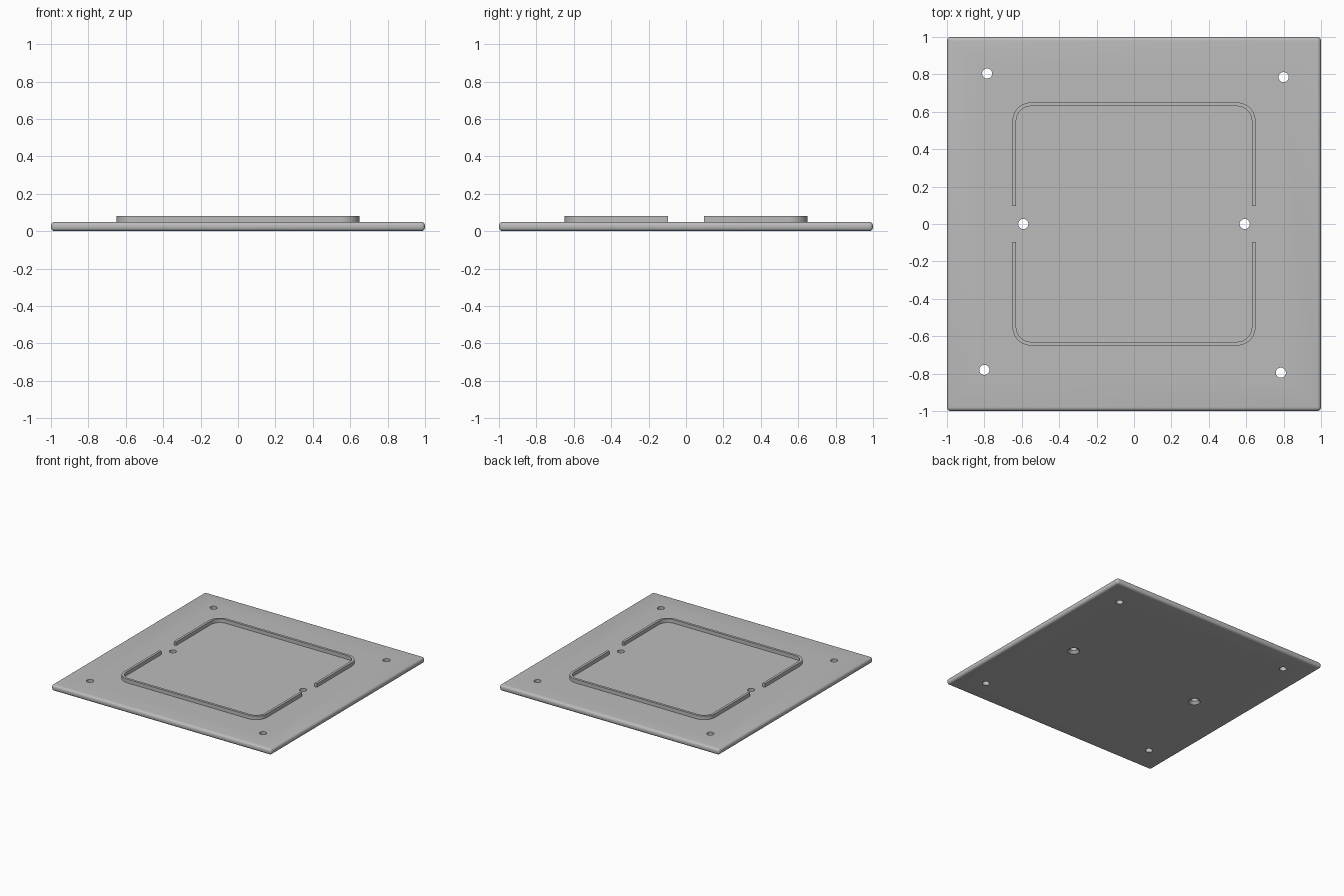
import bpy, bmesh
from math import sin, cos, pi, radians

if "Cube" in bpy.data.objects:
    bpy.data.objects.remove(bpy.data.objects["Cube"], do_unlink=True)

grey = bpy.data.materials.new("grey")
grey.use_nodes = True
colour = (0.5, 0.5, 0.5, 1)
grey.diffuse_color = colour
grey.node_tree.nodes["Principled BSDF"].inputs["Base Color"].default_value = colour

THICK, TOP, EDGE = 0.05, 0.08, 0.021


def make_object(name, bm):
    bmesh.ops.recalc_face_normals(bm, faces=bm.faces)
    mesh = bpy.data.meshes.new(name)
    bm.to_mesh(mesh)
    bm.free()
    mesh.materials.append(grey)
    obj = bpy.data.objects.new(name, mesh)
    bpy.context.collection.objects.link(obj)
    return obj


def activate(obj):
    bpy.ops.object.select_all(action="DESELECT")
    obj.select_set(True)
    bpy.context.view_layer.objects.active = obj


def add_revolved(bm, x, y, profile, sides=32):
    """Closed solid of revolution from (radius, height) pairs."""
    rings = [[bm.verts.new((x + r * cos(2 * pi * i / sides),
                            y + r * sin(2 * pi * i / sides), z))
              for i in range(sides)] for r, z in profile]
    for low, high in zip(rings, rings[1:]):
        for i in range(sides):
            j = (i + 1) % sides
            bm.faces.new((low[i], low[j], high[j], high[i]))
    bm.faces.new(rings[0][::-1])
    bm.faces.new(rings[-1])


# Base plate with rounded edges
bm = bmesh.new()
bmesh.ops.create_cube(bm, size=1)
for v in bm.verts:
    v.co.x *= 2
    v.co.y *= 2
    v.co.z = (v.co.z + 0.5) * THICK
bmesh.ops.bevel(bm, geom=bm.edges[:], offset=EDGE, segments=6,
                profile=0.5, affect="EDGES")
plate = make_object("base_plate", bm)

# Corner screw holes, and middle holes countersunk from below
bm = bmesh.new()
R = 0.027
for x, y in ((-0.785, 0.805), (0.8, 0.785), (-0.8, -0.78), (0.785, -0.795)):
    add_revolved(bm, x, y, [(R, -0.1), (R, 0.1)])
for x in (-0.592, 0.592):
    add_revolved(bm, x, 0, [(0.046, -0.1), (0.046, 0), (R, 0.02), (R, 0.1)])
cutter = make_object("hole_cutter", bm)
cutter.hide_render = True

activate(plate)
cut = plate.modifiers.new("holes", "BOOLEAN")
cut.operation = "DIFFERENCE"
cut.solver = "EXACT"
cut.object = cutter
bpy.ops.object.modifier_apply(modifier=cut.name)
bpy.data.objects.remove(cutter, do_unlink=True)
bpy.ops.object.shade_smooth_by_angle(angle=radians(30))


# Raised U-shaped rims, one at each end, leaving a gap at the middle
def rim_path(half, radius, gap, steps=12):
    c = half - radius
    arc = [(c + radius * cos(a), c + radius * sin(a))
           for a in (pi / 2 * i / steps for i in range(steps + 1))]
    right = [(half, gap)] + arc
    return right + [(-x, y) for x, y in reversed(right)]


def make_rim(name, side):
    bm = bmesh.new()
    outer = rim_path(0.65, 0.1, 0.095)
    inner = rim_path(0.63, 0.08, 0.095)
    rows = [[bm.verts.new((x * side, y * side, z)) for x, y in path]
            for path, z in ((outer, THICK - 0.01), (outer, TOP),
                            (inner, TOP), (inner, THICK - 0.01))]
    for a, b in zip(rows, rows[1:] + rows[:1]):
        for i in range(len(a) - 1):
            bm.faces.new((a[i], a[i + 1], b[i + 1], b[i]))
    for end in (0, -1):
        bm.faces.new([row[end] for row in rows])
    activate(make_object(name, bm))
    bpy.ops.object.shade_smooth_by_angle(angle=radians(30))


make_rim("back_rim", 1)
make_rim("front_rim", -1)
